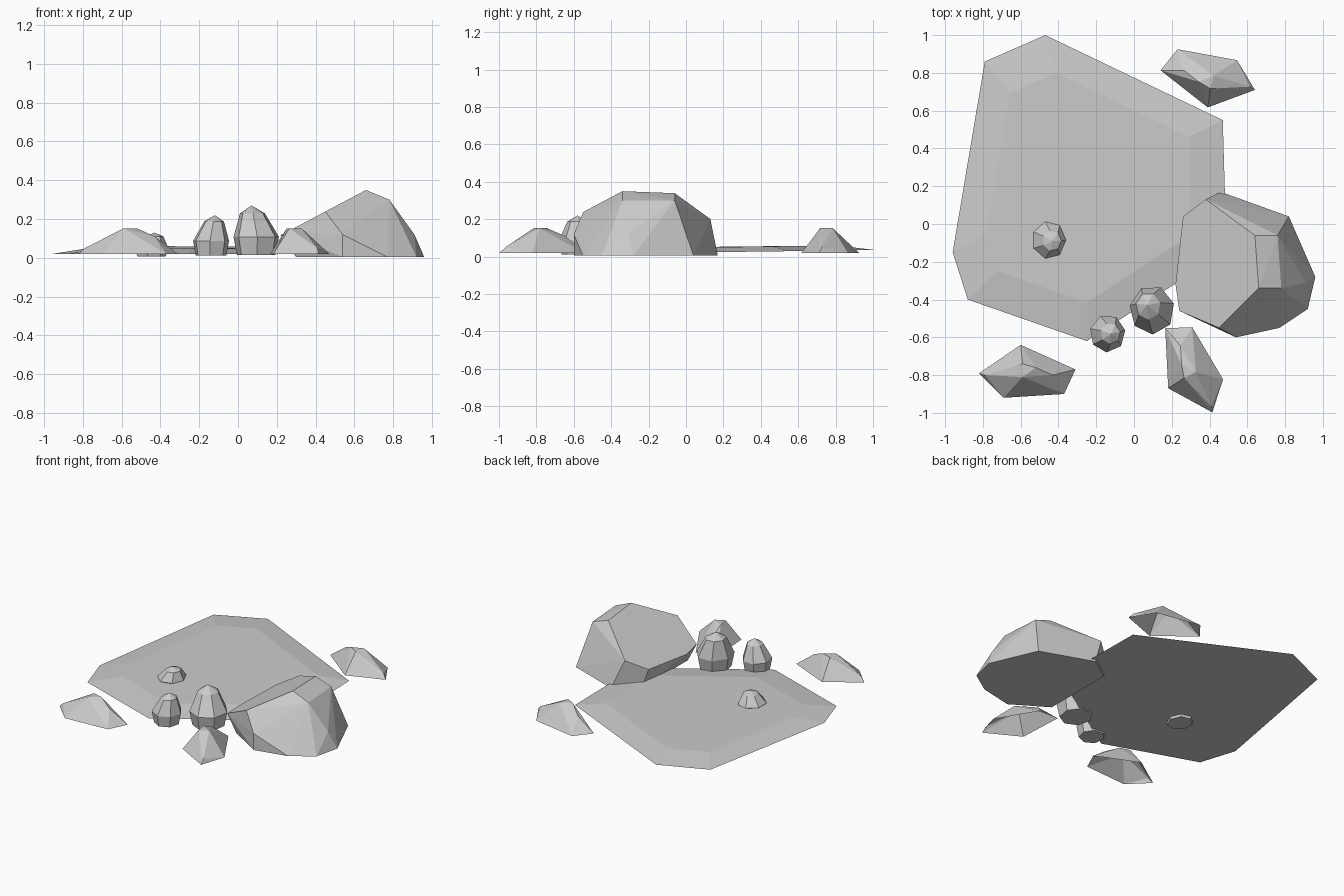
import bpy
import bmesh
from math import cos, sin, radians, tau
from mathutils import Matrix, Vector

default_cube = bpy.data.objects.get("Cube")
if default_cube:
    bpy.data.objects.remove(default_cube, do_unlink=True)

# One plain stone colour
grey = (0.6, 0.6, 0.6, 1)
stone_material = bpy.data.materials.new("pale_grey_stone")
stone_material.use_nodes = True
stone_material.diffuse_color = grey
shader = stone_material.node_tree.nodes["Principled BSDF"]
shader.inputs["Base Color"].default_value = grey


def chisel(name, corners, hollow=False):
    """Flat-faced stone: the convex skin around its corners."""
    bm = bmesh.new()
    for corner in corners:
        bm.verts.new(corner)
    bmesh.ops.convex_hull(bm, input=bm.verts)
    buried = [vert for vert in bm.verts if not vert.link_faces]
    bmesh.ops.delete(bm, geom=buried, context='VERTS')
    bmesh.ops.recalc_face_normals(bm, faces=bm.faces)
    bmesh.ops.dissolve_limit(bm, angle_limit=radians(3), verts=bm.verts, edges=bm.edges)
    bm.normal_update()
    if hollow:
        underside = [face for face in bm.faces if face.normal.z < -0.9]
        bmesh.ops.delete(bm, geom=underside, context='FACES')
    mesh = bpy.data.meshes.new(name)
    bm.to_mesh(mesh)
    bm.free()
    mesh.materials.append(stone_material)
    rock = bpy.data.objects.new(name, mesh)
    bpy.context.collection.objects.link(rock)
    return rock


def at_height(outline, height):
    """Lift a flat outline to one height."""
    return [Vector((x, y, height)) for x, y in outline]


def shrink(corners, centre, factor, rise):
    """Copy corners pulled towards a centre and raised."""
    return [centre.lerp(corner, factor) + Vector((0, 0, rise)) for corner in corners]


def upright_stone(name, centre, radii, height, peak, sides, turn):
    """Small standing stone: foot, belly and shoulder rings below a peak."""
    middle, tip, size = Vector(centre), Vector(peak), Vector(radii)
    corners = []
    for level, scale, lean in ((0.05, 0.85, 0), (0.4, 1, 0), (0.85, 0.55, 0.8)):
        axis = middle.lerp(tip, lean)
        for step in range(sides):
            angle = tau * step / sides + radians(turn)
            corners.append((axis.x + size.x * scale * cos(angle),
                            axis.y + size.y * scale * sin(angle),
                            height * level))
    corners.append((tip.x, tip.y, height))
    return chisel(name, corners)


# Broad slab: knife-thin rim sloping down to the front, raised plateau
slab_outline = [(-.96, -.15), (-.88, -.4), (-.25, -.62), (.49, -.14),
                (.47, .55), (-.47, 1), (-.79, .86)]
slab_rim = [Vector((x, y, 0.02 + max(y, 0) / 60)) for x, y in slab_outline]
slab_centre = Vector((-.25, .2, .02))
slab_plateau = shrink(slab_rim, slab_centre, 0.75, 0.028)
chisel("ground_slab", slab_rim + slab_plateau)

# Large boulder: one long slanted face on the right, steep walls elsewhere
slanted_face = [(.24, -.46), (.22, -.32), (.26, .04), (.38, .13),
                (.45, -.55), (.64, -.06), (.66, -.34)]
boulder_slant = [Vector((x, y, 0.53 * x)) for x, y in slanted_face]
boulder_foot = at_height([(.3, -.45), (.3, .06), (.46, .17), (.82, .04),
                          (.96, -.28), (.92, -.45), (.77, -.55), (.54, -.6)], 0.005)
boulder_crown = at_height([(.78, -.34), (.76, -.06)], 0.3)
boulder_shoulder = at_height([(.54, -.6), (.91, -.31)], 0.12)
chisel("large_boulder", boulder_slant + boulder_foot + boulder_crown + boulder_shoulder)

# Small upright stones beside and on the slab
upright_stone("front_stone", (-.14, -.58), (.095, .1), 0.22, (-.12, -.58), 7, 10)
upright_stone("middle_stone", (.095, -.455), (.12, .13), 0.27, (.07, -.43), 7, 15)
upright_stone("slab_pebble", (-.45, -.085), (.09, .1), 0.13, (-.43, -.09), 7, 0)

# Three copies of one hollow shard, turned and scattered around the edge
shard_rim = at_height([(-.25, .01), (-.03, .16), (.26, .03), (.2, -.1), (-.12, -.12)], 0.02)
shard_ridge = at_height([(-.02, -.01), (-.02, .06), (.05, .04)], 0.152)
shard_shoulders = [Vector((.14, 0, .11)), Vector((-.22, 0, .05))]
shard_corners = shard_rim + shard_ridge + shard_shoulders

for name, place, turn in (("front_right_shard", (-.57, -.8, 0), 0),
                          ("back_shard", (.4, .78, 0), 166),
                          ("front_left_shard", (.31, -.77, 0), 117)):
    move = Matrix.Translation(place) @ Matrix.Rotation(radians(turn), 4, 'Z')
    chisel(name, [move @ corner for corner in shard_corners], hollow=True)
